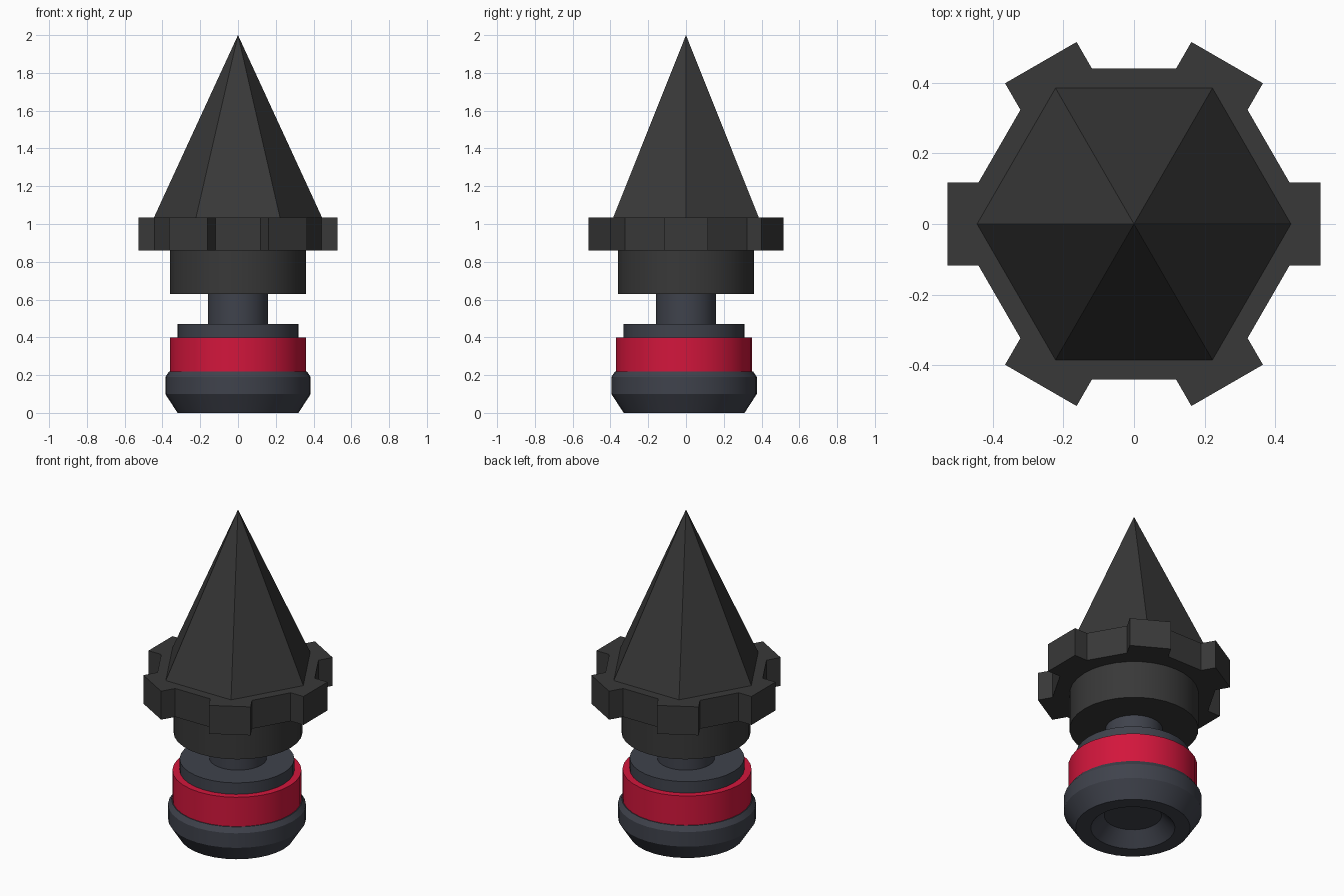
import bpy
import bmesh
from math import sin, cos, pi, radians

if "Cube" in bpy.data.objects:
    bpy.data.objects.remove(bpy.data.objects["Cube"])


def material(name, rgb):
    m = bpy.data.materials.new(name)
    m.diffuse_color = (*rgb, 1)
    m.use_nodes = True
    m.node_tree.nodes["Principled BSDF"].inputs["Base Color"].default_value = m.diffuse_color
    return m


BLACK = material("black", (0.04, 0.04, 0.04))
STEEL = material("dark_steel", (0.05, 0.055, 0.072))
RED = material("red", (0.65, 0.008, 0.045))


def finish(name, bm, mat, y=0, smooth=False):
    bmesh.ops.recalc_face_normals(bm, faces=bm.faces)
    me = bpy.data.meshes.new(name)
    bm.to_mesh(me)
    bm.free()
    ob = bpy.data.objects.new(name, me)
    ob.location.y = y
    me.materials.append(mat)
    bpy.context.collection.objects.link(ob)
    if smooth:
        bpy.ops.object.select_all(action='DESELECT')
        ob.select_set(True)
        bpy.context.view_layer.objects.active = ob
        bpy.ops.object.shade_smooth_by_angle(angle=radians(25))
    return ob


def lathe(name, profile, mat, y=0, sides=32, smooth=True):
    """Revolve (radius, z) points about z; radius 0 becomes a pole."""
    bm = bmesh.new()
    rings = []
    for r, z in profile:
        n = sides if r else 1
        rings.append([bm.verts.new((r * cos(2 * pi * i / sides), r * sin(2 * pi * i / sides), z))
                      for i in range(n)])
    for a, b in zip(rings, rings[1:]):
        if len(a) == 1 or len(b) == 1:
            tip, ring = (a[0], b) if len(a) == 1 else (b[0], a)
            for i in range(sides):
                bm.faces.new((tip, ring[i], ring[(i + 1) % sides]))
        else:
            for i in range(sides):
                j = (i + 1) % sides
                bm.faces.new((a[i], a[j], b[j], b[i]))
    return finish(name, bm, mat, y, smooth)


# Foot with chamfered rim and a conical recess underneath
lathe("foot", [(0, 0.08), (0.16, 0.08), (0.235, 0), (0.32, 0), (0.385, 0.10),
               (0.385, 0.19), (0.365, 0.22), (0, 0.22)], STEEL, -0.01)

# Coloured ring and the disc seated in it
lathe("red_band", [(0.32, 0.22), (0.36, 0.22), (0.36, 0.40), (0.32, 0.40), (0.32, 0.22)], RED, -0.01)
lathe("seat_disc", [(0, 0.22), (0.32, 0.22), (0.32, 0.47), (0, 0.47)], STEEL, -0.01)

# Neck and drum
lathe("neck", [(0, 0.46), (0.16, 0.46), (0.16, 0.64), (0, 0.64)], STEEL)
lathe("drum", [(0, 0.63), (0.36, 0.63), (0.36, 0.86), (0, 0.86)], BLACK)

# Hexagonal collar with a square tooth on each corner
bm = bmesh.new()
outline = []
for k in range(6):
    a = k * pi / 3
    for x, y in ((0.441, -0.117), (0.528, -0.117), (0.528, 0.117), (0.441, 0.117)):
        outline.append(bm.verts.new((x * cos(a) - y * sin(a), x * sin(a) + y * cos(a), 0.86)))
base = bm.faces.new(outline)
top = bmesh.ops.extrude_face_region(bm, geom=[base], use_keep_orig=True)
bmesh.ops.translate(bm, vec=(0, 0, 0.175),
                    verts=[v for v in top["geom"] if isinstance(v, bmesh.types.BMVert)])
finish("toothed_collar", bm, BLACK)

# Six-sided spike
lathe("spike", [(0, 1.03), (0.447, 1.03), (0, 2.0)], BLACK, sides=6, smooth=False)
